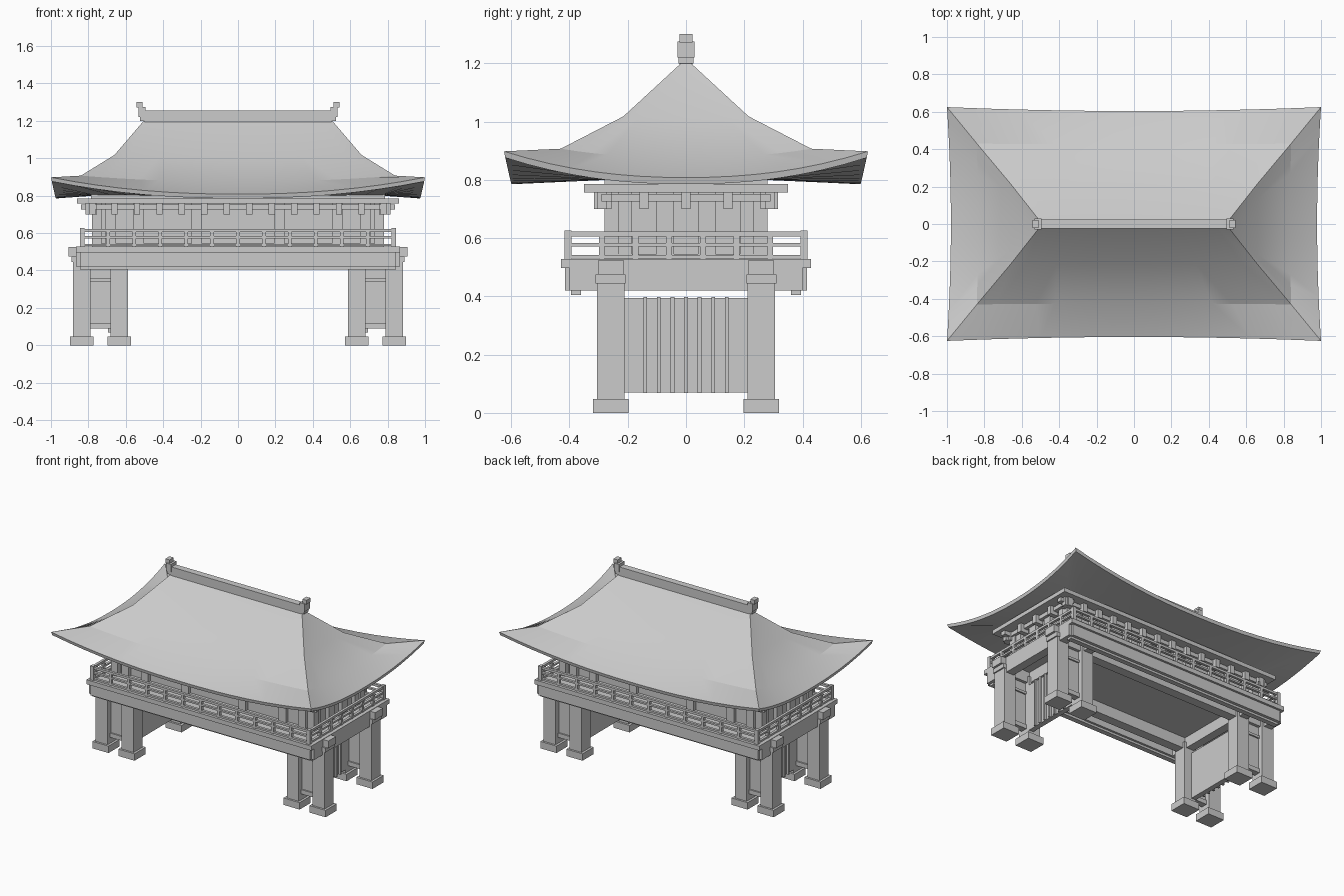
import bpy, bmesh, math

if "Cube" in bpy.data.objects:
    bpy.data.objects.remove(bpy.data.objects["Cube"])


def make_object(name, bm):
    bmesh.ops.recalc_face_normals(bm, faces=bm.faces)
    mesh = bpy.data.meshes.new(name)
    bm.to_mesh(mesh)
    bm.free()
    ob = bpy.data.objects.new(name, mesh)
    bpy.context.collection.objects.link(ob)
    return ob


def boxes(name, items, mirror=""):
    """One object from (x0, x1, y0, y1, z0, z1) boxes, mirrored over the named axes."""
    bm = bmesh.new()
    for sx in ((1, -1) if "x" in mirror else (1,)):
        for sy in ((1, -1) if "y" in mirror else (1,)):
            for x0, x1, y0, y1, z0, z1 in items:
                vs = bmesh.ops.create_cube(bm, size=1)["verts"]
                for v in vs:
                    v.co.x = sx * ((x0 + x1) / 2 + v.co.x * (x1 - x0))
                    v.co.y = sy * ((y0 + y1) / 2 + v.co.y * (y1 - y0))
                    v.co.z = (z0 + z1) / 2 + v.co.z * (z1 - z0)
    return make_object(name, bm)


def block(x, y, w, d, z0, z1):
    return (x - w / 2, x + w / 2, y - d / 2, y + d / 2, z0, z1)


def spread(limit, count):
    return [-limit + 2 * limit * i / (count - 1) for i in range(count)]


# Columns with stone bases and capitals
COLX, COLY = (0.635, 0.835), 0.258
boxes("column_bases", [block(x, COLY, 0.125, 0.122, 0, 0.048) for x in COLX], "xy")
boxes("columns", [block(x, COLY, 0.092, 0.095, 0.048, 0.46) for x in COLX], "xy")
boxes("capitals", [(0.80, 0.89, 0.208, 0.31, 0.445, 0.475),
                   (0.80, 0.905, 0.215, 0.30, 0.475, 0.525)], "xy")

# Side walls with vertical slats, boards and rails between column pairs
boxes("side_walls", [(0.645, 0.68, -0.215, 0.215, 0.07, 0.395)], "x")
boxes("wall_slats", [block(0.687, y, 0.016, 0.013, 0.068, 0.398) for y in spread(0.14, 7)], "x")
boxes("column_boards", [(0.68, 0.79, 0.245, 0.27, 0.11, 0.42)], "xy")
boxes("column_board_rails", [(0.68, 0.79, 0.235, 0.28, 0.34, 0.357),
                             (0.68, 0.79, 0.235, 0.28, 0.09, 0.12)], "xy")

# Beams carrying the balcony
boxes("long_beams", [(-0.845, 0.845, 0.345, 0.415, 0.42, 0.50),
                     (-0.845, 0.845, 0.36, 0.395, 0.405, 0.42),
                     (-0.845, 0.845, 0.225, 0.29, 0.42, 0.50)], "y")
boxes("cross_beams", [block(x, 0, 0.06, 0.80, 0.42, 0.50) for x in COLX], "x")
boxes("joists", [block(x, 0.318, 0.03, 0.06, 0.465, 0.50) for x in spread(0.77, 13)], "y")
boxes("balcony_floor", [(-0.865, 0.865, -0.43, 0.43, 0.497, 0.528)])

# Balcony railing
RX, RY = 0.832, 0.405
levels = [(0.606, 0.622), (0.572, 0.584), (0.530, 0.542)]
boxes("long_rails", [block(0, RY, 2 * RX + 0.02, 0.018, a, b) for a, b in levels], "y")
boxes("end_rails", [block(RX, 0, 0.018, 2 * RY + 0.02, a, b) for a, b in levels], "x")
boxes("long_rail_posts", [block(x, RY, 0.02, 0.02, 0.525, 0.61) for x in spread(RX, 13)[1:-1]], "y")
boxes("end_rail_posts", [block(RX, y, 0.02, 0.02, 0.525, 0.61) for y in spread(RY, 8)[1:-1]], "x")
boxes("corner_posts", [block(RX, RY, 0.025, 0.025, 0.525, 0.626)], "xy")

# Upper room with posts and raised wall panels
boxes("room_walls", [(-0.745, 0.745, -0.245, 0.245, 0.525, 0.80)])
boxes("room_corner_posts", [block(0.755, 0.255, 0.05, 0.05, 0.525, 0.80)], "xy")
boxes("room_front_posts", [block(x, 0.25, 0.055, 0.04, 0.525, 0.76)
                           for x in (-0.68, -0.53, -0.22, 0.22, 0.53, 0.68)], "y")
boxes("room_end_posts", [block(0.75, y, 0.04, 0.06, 0.525, 0.76) for y in (-0.215, -0.072, 0.072, 0.215)], "x")
boxes("room_sill", [(-0.775, 0.775, -0.275, 0.275, 0.525, 0.545)])

# Bracket band, hanging bracket blocks and top plate under the roof
boxes("bracket_beams_long", [(-0.84, 0.84, 0.255, 0.29, 0.725, 0.752)], "y")
boxes("bracket_beams_end", [(0.755, 0.79, -0.315, 0.315, 0.725, 0.752)], "x")
boxes("front_brackets", [block(x, 0.285, 0.034, 0.06, 0.70, 0.758) for x in spread(0.78, 14)], "y")
boxes("end_brackets", [block(0.785, y, 0.06, 0.032, 0.70, 0.758) for y in spread(0.288, 5)], "x")
boxes("top_plate", [(-0.86, 0.86, -0.35, 0.35, 0.757, 0.785)])
boxes("roof_support", [(-0.785, 0.785, -0.28, 0.28, 0.78, 0.83)])


# Hipped roof: stacked rings with upswept corners
def roof_ring(bm, X, Y, zc, zm, bow, n=16):
    ring = []
    for side in range(4):
        for i in range(n):
            s = -1 + 2 * i / n
            b = bow * (1 - s * s)
            z = zm + (zc - zm) * abs(s) ** 2.2
            x, y = [(X * s, -Y + b), (X - b, Y * s), (-X * s, Y - b), (-X + b, -Y * s)][side]
            ring.append(bm.verts.new((x, y, z)))
    return ring


bm = bmesh.new()
rings = [roof_ring(bm, *r) for r in [
    (0.50, 0.012, 1.205, 1.205, 0),
    (0.66, 0.215, 1.018, 1.012, 0),
    (0.84, 0.43, 0.907, 0.875, 0.005),
    (1.00, 0.625, 0.898, 0.808, 0.021),
    (0.995, 0.62, 0.876, 0.785, 0.021),
    (0.77, 0.27, 0.803, 0.800, 0)]]
for a, b in zip(rings, rings[1:]):
    for i in range(len(a)):
        j = (i + 1) % len(a)
        bm.faces.new((a[i], a[j], b[j], b[i]))
bm.faces.new(rings[0])
bm.faces.new(rings[-1])
roof = make_object("roof", bm)
bpy.context.view_layer.objects.active = roof
roof.select_set(True)
bpy.ops.object.shade_smooth_by_angle(angle=math.radians(15))

# Ridge beam and stepped ridge ornaments
boxes("ridge_beam", [(-0.50, 0.50, -0.023, 0.023, 1.19, 1.255)])
boxes("ridge_ornaments", [(0.49, 0.525, -0.025, 0.025, 1.20, 1.225),
                          (0.495, 0.532, -0.03, 0.03, 1.22, 1.275),
                          (0.51, 0.542, -0.022, 0.022, 1.272, 1.30)], "x")
